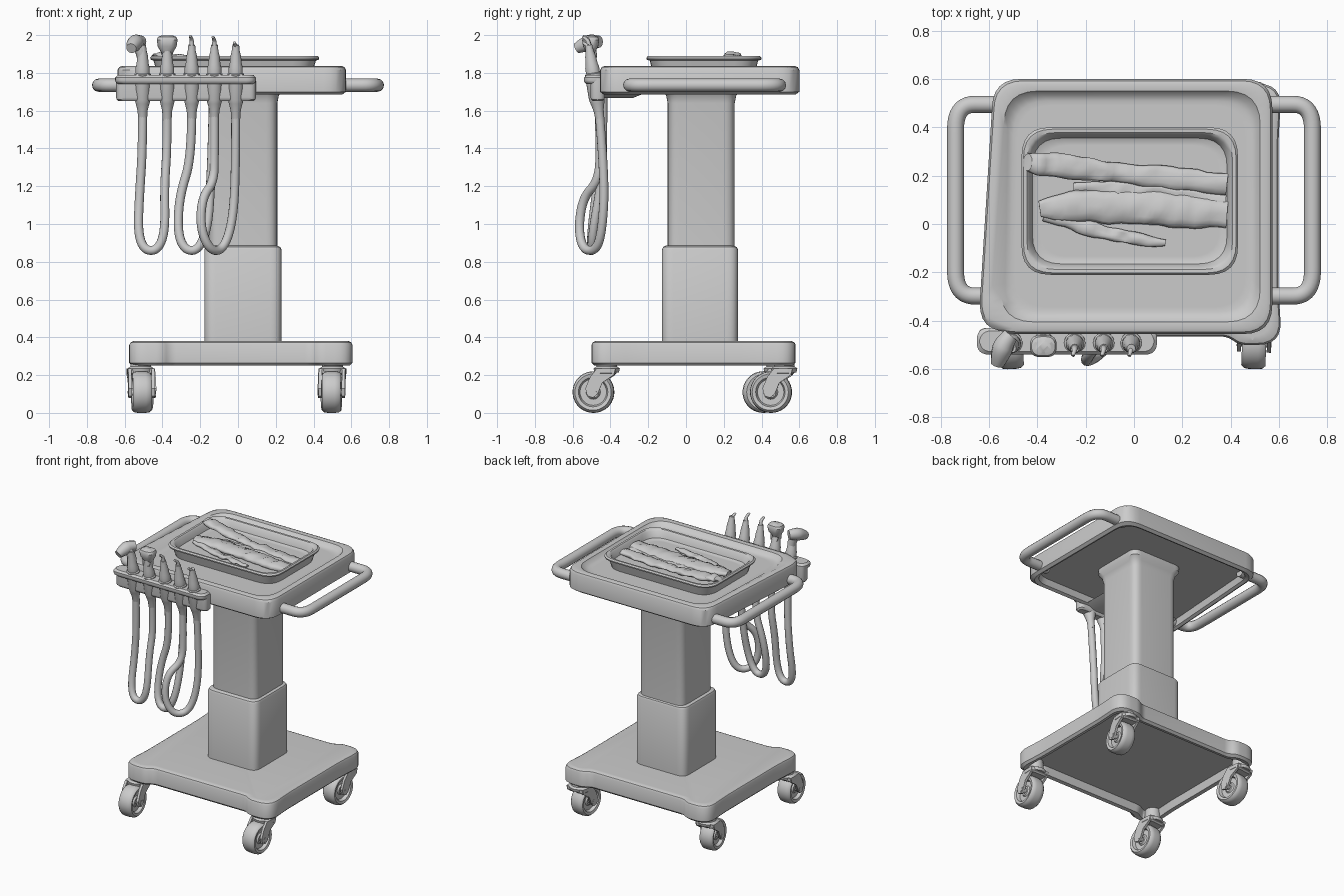
import bpy, bmesh, math
from mathutils import Vector, Matrix, noise

if "Cube" in bpy.data.objects:
    bpy.data.objects.remove(bpy.data.objects["Cube"])


def finish(ob, angle=35):
    bpy.ops.object.select_all(action='DESELECT')
    ob.select_set(True)
    bpy.context.view_layer.objects.active = ob
    bpy.ops.object.shade_smooth_by_angle(angle=math.radians(angle))
    return ob


def loft(name, loops, mat=Matrix(), warp=None):
    """Skin a stack of equal-length point loops and cap both ends."""
    bm = bmesh.new()
    rows = [[bm.verts.new(p) for p in lp] for lp in loops]
    n = len(rows[0])
    for a, b in zip(rows, rows[1:]):
        for i in range(n):
            bm.faces.new((a[i], a[(i + 1) % n], b[(i + 1) % n], b[i]))
    bm.faces.new(rows[0])
    bm.faces.new(rows[-1])
    if warp:
        for v in bm.verts:
            v.co = warp(v.co)
    bm.transform(mat)
    bmesh.ops.recalc_face_normals(bm, faces=bm.faces)
    me = bpy.data.meshes.new(name)
    bm.to_mesh(me)
    bm.free()
    ob = bpy.data.objects.new(name, me)
    bpy.context.collection.objects.link(ob)
    return finish(ob)


def round_poly(pts, radii, z, n=7):
    """Polygon with filleted corners at height z."""
    out = []
    for i, p in enumerate(pts):
        p = Vector(p)
        a = p + (Vector(pts[i - 1]) - p).normalized() * radii[i]
        b = p + (Vector(pts[(i + 1) % len(pts)]) - p).normalized() * radii[i]
        for k in range(n):
            t = k / (n - 1)
            q = a * (1 - t) ** 2 + p * 2 * t * (1 - t) + b * t * t
            out.append((q.x, q.y, z))
    return out


def rect(x0, x1, y0, y1, r, z, d=0):
    pts = [(x0 + d, y0 + d), (x1 - d, y0 + d), (x1 - d, y1 - d), (x0 + d, y1 - d)]
    return round_poly(pts, [r] * 4, z)


def lathe(name, prof, mat=Matrix(), n=28):
    loops = [[(r * math.cos(2 * math.pi * i / n), r * math.sin(2 * math.pi * i / n), z)
              for i in range(n)] for r, z in prof]
    return loft(name, loops, mat)


def tube(name, pts, r, radii=None):
    """Smooth round tube along control points."""
    cu = bpy.data.curves.new(name, 'CURVE')
    cu.dimensions = '3D'
    cu.bevel_depth, cu.bevel_resolution, cu.resolution_u = r, 4, 8
    cu.use_fill_caps = True
    sp = cu.splines.new('NURBS')
    sp.points.add(len(pts) - 1)
    for i, p in enumerate(pts):
        sp.points[i].co = (*p, 1)
        sp.points[i].radius = radii[i] if radii else 1
    sp.order_u, sp.use_endpoint_u = 3, True
    ob = bpy.data.objects.new(name, cu)
    bpy.context.collection.objects.link(ob)
    bpy.ops.object.select_all(action='DESELECT')
    ob.select_set(True)
    bpy.context.view_layer.objects.active = ob
    bpy.ops.object.convert(target='MESH')
    return finish(bpy.context.view_layer.objects.active, 50)


# Base plate: corners stand proud of the edges, hollow below
def base_ring(d, z):
    half = [(-.582 + d, -.30), (-.597 + d, -.54 + d), (-.42 - d, -.54 + d), (-.37 - d, -.505 + d)]
    front = half + [(-x, y) for x, y in reversed(half)]
    pts = front + [(-x, -y) for x, y in front]
    pts = [(x + .015, y + .04) for x, y in pts]
    return round_poly(pts, [.06, .10, .03, .03, .03, .03, .10, .06] * 2, z)


loft("base_plate", [base_ring(.05, .31), base_ring(.04, .255), base_ring(.015, .25), base_ring(0, .265),
                    base_ring(0, .36), base_ring(.006, .373), base_ring(.02, .38), base_ring(.035, .381)])

# Telescoping column
L, U = (-.178, .23, -.127, .275, .06), (-.154, .208, -.097, .258, .06)
loft("lower_column", [rect(*L, .36), rect(*L, .865), rect(*L, .878, .006), rect(*L, .885, .02)])
loft("upper_column", [rect(*U, .80), rect(*U, 1.64), rect(*U, 1.68, -.008), rect(*U, 1.705, -.025),
                      rect(*U, 1.75, -.025)])


# Table top with raised rim; its left edge flares out near the front corner
def widen(v):
    if v.x < -.3:
        v.x -= .02 * (.6 - v.y) / 1.05
        if v.x < -.55 and v.y < -.2:
            v.x -= .035
            v.y += .01
    return v


T = (-.585, .572, -.455, .60, .12)
R = (-.585, .572, -.455, .60, .14)
loft("table_top", [rect(*T, 1.74, .05), rect(*T, 1.695, .04), rect(*T, 1.685, .02), rect(*T, 1.70, 0),
                   rect(*T, 1.815, 0), rect(*T, 1.83, .008), rect(*T, 1.836, .022), rect(*R, 1.832, .05),
                   rect(*R, 1.808, .068), rect(*R, 1.80, .09), rect(*R, 1.80, .11)], warp=widen)

# Side push handles
for s, side in ((-1, "left"), (1, "right")):
    path = [(.50, .495), (.58, .495), (.738, .495), (.738, .29), (.738, -.09), (.738, -.298), (.58, -.298), (.50, -.298)]
    tube(side + "_handle", [(s * x, y, 1.735) for x, y in path], .035)

# Tray with rolled lip
Y = (-.465, .43, -.21, .40, .12)
loft("tray", [rect(*Y, 1.80, .035), rect(*Y, 1.865, .018), rect(*Y, 1.87, .002), rect(*Y, 1.88, 0),
              rect(*Y, 1.889, .008), rect(*Y, 1.888, .022), rect(*Y, 1.878, .032), rect(*Y, 1.835, .045),
              rect(*Y, 1.828, .06), rect(*Y, 1.828, .075)])

# Flattened, uneven instruments lying in the tray: x, y, half width, height
strips = [
    [(-.44, .255, .035, .07), (-.38, .25, .055, .055), (-.1, .215, .04, .02), (.15, .19, .045, .01), (.385, .165, .045, .01)],
    [(-.39, .06, .03, .02), (-.3, .075, .065, .02), (0, .07, .07, .01), (.2, .055, .075, .01), (.385, .04, .055, .01)],
    [(-.37, .04, .03, .01), (-.2, -.015, .032, .01), (-.05, -.05, .025, .01), (.03, -.07, .03, .01), (.13, -.08, .015, .01)],
    [(-.25, .15, .02, .01), (-.1, .15, .03, .01), (.1, .13, .03, .01), (.38, .10, .02, .01)],
]
for st in strips:
    ob = tube("tray_instrument", [(x, y, z * 2.5) for x, y, w, z in st], 1, [w for x, y, w, z in st])
    for v in ob.data.vertices:
        v.co.z = 1.83 + v.co.z * .4 + .012 * noise.noise(v.co * 22)
        v.co.y += .010 * noise.noise(v.co * 14 + Vector((5, 0, 0)))

# Instrument holder: back plate, front ledge and a bracket under the table
P, H = (-.645, .095, -.505, -.43, .035), (-.65, .095, -.54, -.43, .05)
loft("holder_back_plate", [rect(*P, 1.65, .012), rect(*P, 1.66, .002), rect(*P, 1.67), rect(*P, 1.77)])
loft("holder_ledge", [rect(*H, 1.742, .012), rect(*H, 1.75, .003), rect(*H, 1.76, 0), rect(*H, 1.775, 0),
                      rect(*H, 1.788, .012)])
loft("holder_bracket", [rect(-.50, -.02, -.49, -.28, .04, 1.668), rect(-.55, .05, -.49, -.20, .04, 1.70)])

# Handpieces, leaning slightly forward
xs = [-.505, -.375, -.245, -.125, -.012]
body = [(.022, -.22), (.027, -.15), (.037, -.11), (.042, -.09), (.044, .045), (.037, .05), (.037, .08), (.032, .10),
        (.028, .14), (.021, .17), (.018, .20)]
for i, x in enumerate(xs):
    lathe("handpiece_body", body,
          Matrix.Translation((x, -.485, 1.75)) @ Matrix.Rotation(.15, 4, 'X'), 20)
    if i > 1:
        h = (1.995, 1.99, 1.96)[i - 2]
        tube("handpiece_tip", [(x, -.507, 1.92), (x, -.515, h - .04), (x, -.52, h - .015), (x - .008, -.545, h)],
             .015, [1.2, .8, .7, .5])
tube("handpiece_neck", [(-.505, -.50, 1.88), (-.515, -.505, 1.93), (-.54, -.51, 1.965)], .03)
tube("angled_head", [(-.51, -.46, 1.965), (-.535, -.49, 1.965), (-.55, -.53, 1.955), (-.565, -.58, 1.93)],
     .04, [.8, 1, 1.1, .7])
F = (-.43, -.32, -.55, -.46, .04)
loft("wide_head", [rect(*F, 1.88, .03), rect(*F, 1.91, .022), rect(*F, 1.94, .005), rect(*F, 1.975, 0),
                   rect(*F, 1.99, .006), rect(*F, 1.997, .022)])

# Hanging hoses
hoses = [
    [(-.505, -.46, 1.60), (-.505, -.45, 1.4), (-.522, -.45, 1.15), (-.53, -.48, .95), (-.495, -.50, .86), (-.425, -.50, .86),
     (-.385, -.50, .96), (-.39, -.47, 1.2), (-.375, -.44, 1.4), (-.375, -.46, 1.60)],
    [(-.245, -.46, 1.60), (-.245, -.44, 1.35), (-.31, -.45, 1.15), (-.32, -.48, .95), (-.28, -.50, .86),
     (-.21, -.50, .86), (-.16, -.49, .98), (-.145, -.45, 1.2), (-.135, -.44, 1.45), (-.13, -.44, 1.70)],
    [(-.125, -.46, 1.60), (-.125, -.45, 1.35), (-.13, -.47, 1.22), (-.19, -.545, 1.14), (-.20, -.57, .98), (-.15, -.545, .86),
     (-.08, -.47, .86), (-.03, -.44, 1.0), (-.012, -.43, 1.25), (-.012, -.46, 1.60)],
]
for p in hoses:
    tube("hose", p, .024)

# Casters: wheel trails behind the swivel
half = [(.001, .032), (.03, .034), (.038, .024), (.07, .024), (.078, .046), (.096, .05), (.107, .038), (.11, .018)]
wheel = [(r, -z) for r, z in half] + [(r, z) for r, z in reversed(half)]
arm = [(.05, .235), (-.05, .235), (-.085, .19), (-.11, .13), (-.10, .09), (-.07, .08), (-.045, .10), (-.02, .16), (.04, .20)]
for x, y, yaw in ((-.515, -.42, .06), (.50, -.42, -.04), (-.515, .48, .12), (.50, .52, -.08)):
    m = Matrix.Translation((x, y, 0)) @ Matrix.Rotation(yaw, 4, 'Z')
    hub = m @ Matrix.Translation((0, -.07, .11)) @ Matrix.Rotation(math.pi / 2, 4, 'Y')
    lathe("caster_wheel", wheel, hub, 36)
    lathe("caster_axle", [(.018, -.072), (.018, .072)], hub, 16)
    lathe("caster_swivel", [(.065, .215), (.07, .235), (.055, .245), (.05, .32)], m)
    C = (-.072, .072, -.05, .05, .03)
    loft("caster_crown", [rect(*C, .20, .01), rect(*C, .21), rect(*C, .235)], m)
    for s in (-1, 1):
        loft("caster_fork_arm", [[(s * k, a, b) for a, b in arm] for k in (.053, .07)], m)
